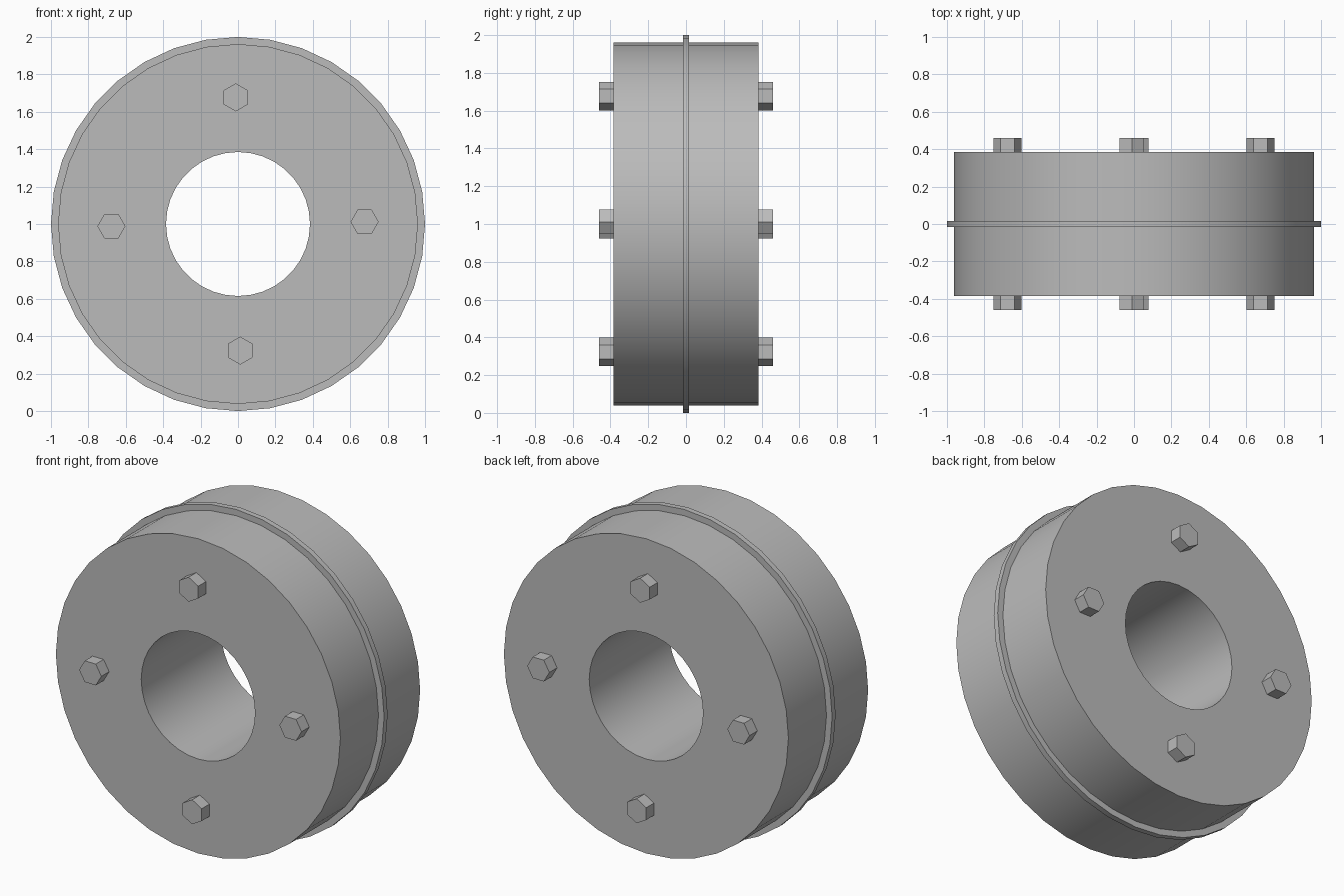
import bpy
import bmesh
import math

cube = bpy.data.objects.get("Cube")
if cube:
    bpy.data.objects.remove(cube, do_unlink=True)

CENTRE_Z = 1.0
HALF_WIDTH = 0.385

grey = bpy.data.materials.new("plain grey")
grey.use_nodes = True
colour = (0.5, 0.5, 0.5, 1)
grey.diffuse_color = colour
grey.node_tree.nodes["Principled BSDF"].inputs["Base Color"].default_value = colour


def ring(name, outer, inner, half, sides):
    """Closed washer-like ring around the y axis."""
    bm = bmesh.new()
    loops = []
    for radius, y in ((inner, -half), (outer, -half), (outer, half), (inner, half)):
        loop = []
        for i in range(sides):
            a = math.tau * i / sides
            loop.append(bm.verts.new((radius * math.cos(a), y, radius * math.sin(a))))
        loops.append(loop)
    for k in range(4):
        a, b = loops[k], loops[(k + 1) % 4]
        for i in range(sides):
            j = (i + 1) % sides
            bm.faces.new((a[i], a[j], b[j], b[i]))
    bmesh.ops.recalc_face_normals(bm, faces=bm.faces)
    mesh = bpy.data.meshes.new(name)
    bm.to_mesh(mesh)
    bm.free()
    mesh.materials.append(grey)
    obj = bpy.data.objects.new(name, mesh)
    obj.location.z = CENTRE_Z
    bpy.context.collection.objects.link(obj)
    bpy.ops.object.select_all(action="DESELECT")
    obj.select_set(True)
    bpy.context.view_layer.objects.active = obj
    bpy.ops.object.shade_smooth_by_angle(angle=math.radians(30))


# Drum with its bore, and the thin raised rib around its middle
ring("drum", 0.962, 0.385, HALF_WIDTH, 36)
ring("centre_rib", 1.0, 0.9, 0.017, 36)

# Four hexagonal bolts running right through the drum
BOLT_CIRCLE = 0.677
for i, place in enumerate(("left", "top", "right", "bottom")):
    angle = math.radians(1) + i * math.pi / 2
    bpy.ops.mesh.primitive_cylinder_add(
        vertices=6, radius=0.075, depth=2 * (HALF_WIDTH + 0.075),
        location=(BOLT_CIRCLE * math.cos(angle), 0,
                  CENTRE_Z + BOLT_CIRCLE * math.sin(angle)))
    bolt = bpy.context.object
    bolt.name = place + "_bolt"
    # Point a corner of the hexagon outward from the hub
    bolt.rotation_euler = (math.pi / 2, math.pi / 2 - i * math.pi / 2, 0)
    bolt.data.materials.append(grey)
